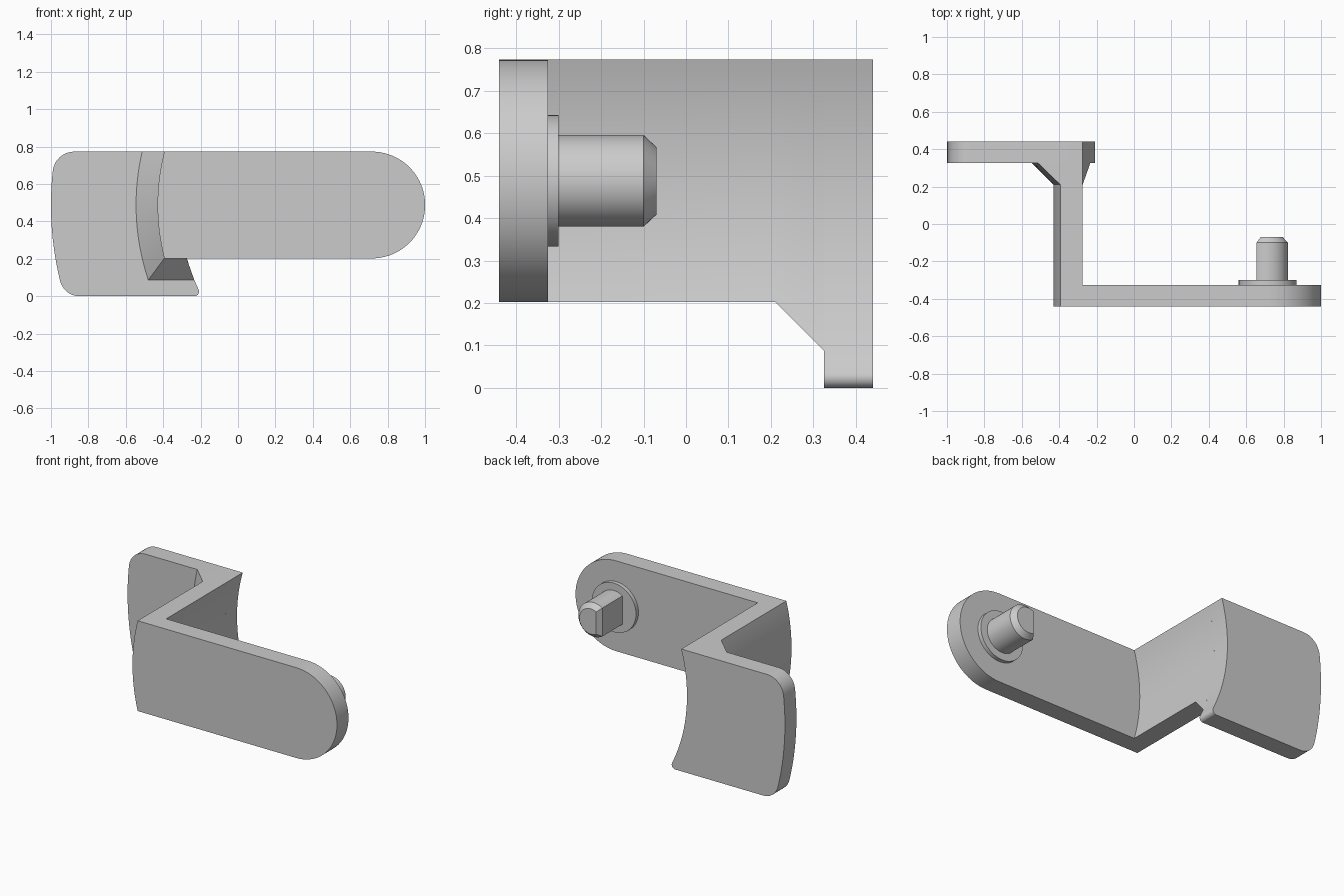
import bpy, bmesh
from math import sin, cos, pi, sqrt, radians
from mathutils import Vector

cube = bpy.data.objects.get("Cube")
if cube:
    bpy.data.objects.remove(cube)

# One plain grey for the whole part
grey = bpy.data.materials.new("light_grey")
grey.use_nodes = True
colour = (0.6, 0.6, 0.6, 1)
grey.diffuse_color = colour
grey.node_tree.nodes["Principled BSDF"].inputs["Base Color"].default_value = colour

# All curved edges are concentric with the pivot
PX, PZ = 0.715, 0.4875
TOP, LOW = 0.773, 0.202
FRONT, ARM_BACK, GUSSET, PAD_FRONT, BACK = -0.44, -0.325, 0.21, 0.325, 0.44
R_IN, R_OUT, R_GUSSET, R_PAD = 1.03, 1.145, 1.26, 1.715


def on_arc(r, z):
    """Point at height z on the -x side of a circle about the pivot."""
    return Vector((PX - sqrt(r * r - (z - PZ) ** 2), z))


def arc(r, z0, z1, n=24):
    return [on_arc(r, z0 + (z1 - z0) * i / n) for i in range(n + 1)]


def fillet(a, c, b, n=8):
    """Rounded corner from a to b with its sharp corner at c."""
    w = cos((c - a).angle(b - c) / 2)
    pts = []
    for i in range(n + 1):
        t = i / n
        k = ((1 - t) ** 2, 2 * w * t * (1 - t), t * t)
        pts.append((a * k[0] + c * k[1] + b * k[2]) / sum(k))
    return pts


def loft(name, sections, caps=True):
    """Skin matching (y, xz outline) sections into a solid."""
    bm = bmesh.new()
    rings = [[bm.verts.new((p[0], y, p[1])) for p in pts] for y, pts in sections]
    for a, b in zip(rings, rings[1:]):
        for i in range(len(a)):
            j = (i + 1) % len(a)
            bm.faces.new((a[i], a[j], b[j], b[i]))
    if caps:
        bm.faces.new(rings[0])
        bm.faces.new(rings[-1])
    bmesh.ops.recalc_face_normals(bm, faces=bm.faces)
    mesh = bpy.data.meshes.new(name)
    bm.to_mesh(mesh)
    bm.free()
    mesh.materials.append(grey)
    obj = bpy.data.objects.new(name, mesh)
    bpy.context.collection.objects.link(obj)
    bpy.ops.object.select_all(action='DESELECT')
    obj.select_set(True)
    bpy.context.view_layer.objects.active = obj
    bpy.ops.object.shade_smooth_by_angle(angle=radians(30))
    return obj


def circle(r, a0=0, a1=2 * pi, n=48, closed=False):
    return [Vector((PX + r * cos(a0 + (a1 - a0) * i / n), PZ + r * sin(a0 + (a1 - a0) * i / n)))
            for i in range(n + closed)]


# Arm with a round pivot end
arm = arc(R_OUT, TOP, LOW) + circle(TOP - PZ, -pi / 2, pi / 2, closed=True)
loft("arm", [(FRONT, arm), (ARM_BACK, arm)])


# Curved web that flares into a gusset at the pad
def band(r, low):
    return arc(r, TOP, low) + arc(R_IN, low, TOP)


loft("web", [(ARM_BACK, band(R_OUT, LOW)), (GUSSET, band(R_OUT, LOW)),
             (PAD_FRONT, band(R_GUSSET, LOW - PAD_FRONT + GUSSET))], caps=False)

# Pad with three rounded corners
top_left, low_left, low_right = on_arc(R_PAD, TOP), on_arc(R_PAD, 0), on_arc(R_IN, 0)
step = Vector((1, 0))
pad = fillet(top_left + step * 0.1, top_left, on_arc(R_PAD, TOP - 0.1))
pad += arc(R_PAD, TOP - 0.1, 0.08)[1:-1]
pad += fillet(on_arc(R_PAD, 0.08), low_left, low_left + step * 0.08)
pad += fillet(low_right - step * 0.04, low_right, on_arc(R_IN, 0.036))
pad += arc(R_IN, 0.036, TOP)[1:]
loft("pad", [(PAD_FRONT, pad), (BACK, pad)])

# Collar and flat-sided pin with a chamfered tip
collar = circle(0.155)
loft("collar", [(ARM_BACK, collar), (-0.30, collar)])


def flatted(r, d):
    """Circle of radius r cut by a flat at distance d on the -x side."""
    a = pi - math_acos(d / r)
    return circle(r, -a, a, closed=True)


from math import acos as math_acos
loft("pin", [(-0.30, flatted(0.108, 0.06)), (-0.10, flatted(0.108, 0.06)),
             (-0.07, flatted(0.080, 0.038))])
